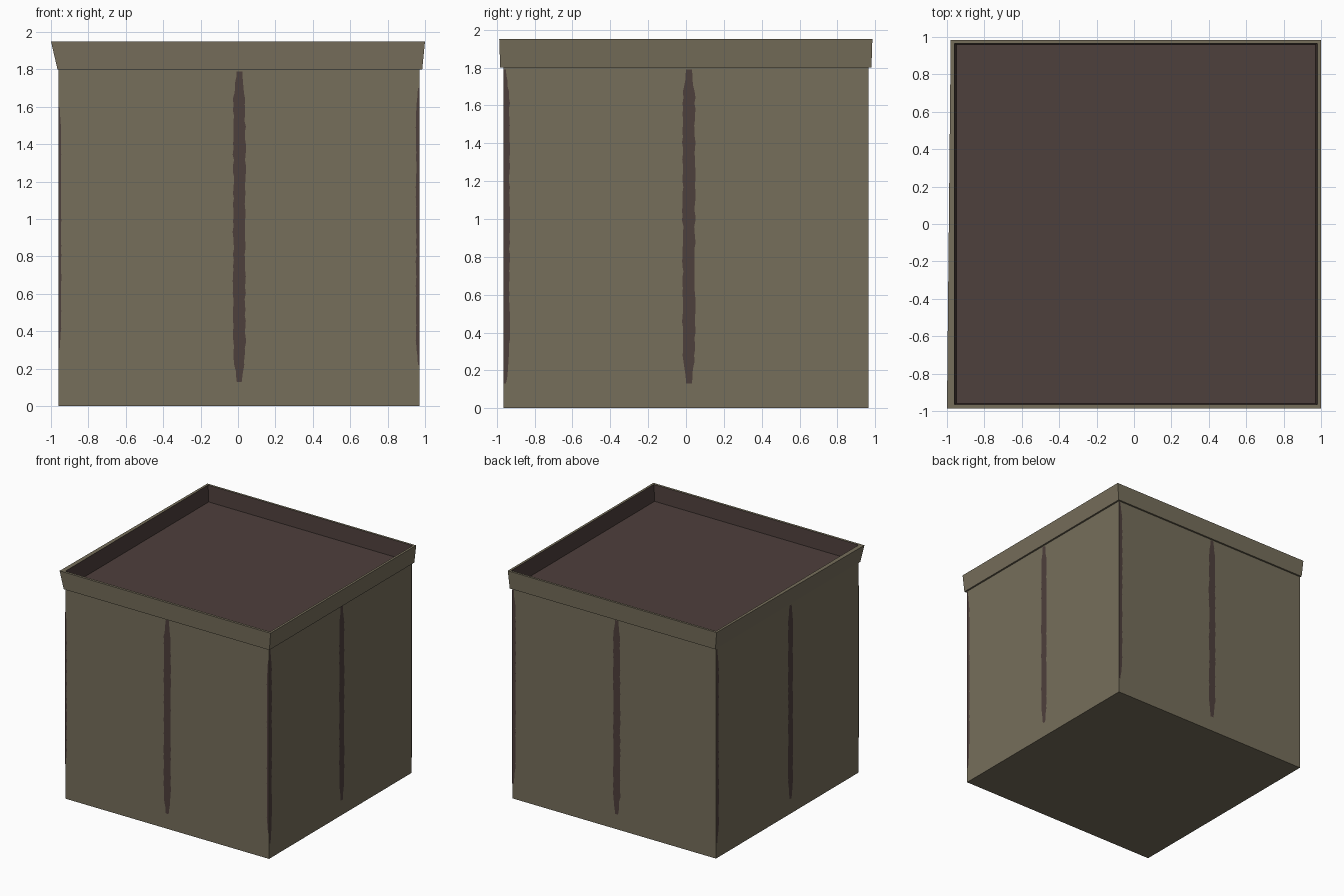
import bpy, bmesh, random
from mathutils import Vector

if "Cube" in bpy.data.objects:
    bpy.data.objects.remove(bpy.data.objects["Cube"])

random.seed(4)


def material(name, rgb):
    m = bpy.data.materials.new(name)
    m.diffuse_color = (*rgb, 1)
    m.use_nodes = True
    m.node_tree.nodes["Principled BSDF"].inputs["Base Color"].default_value = m.diffuse_color
    return m


olive = material("weathered olive", (0.181, 0.156, 0.104))
brown = material("dark brown", (0.076, 0.050, 0.045))


def finish(bm, name, mats):
    mesh = bpy.data.meshes.new(name)
    bm.to_mesh(mesh)
    bm.free()
    for m in mats:
        mesh.materials.append(m)
    ob = bpy.data.objects.new(name, mesh)
    bpy.context.collection.objects.link(ob)
    return ob


def ring(bm, x0, x1, y0, y1, z):
    return [bm.verts.new((x, y, z)) for x, y in ((x0, y0), (x1, y0), (x1, y1), (x0, y1))]


# box with flared rim and sunken top, as one stack of square loops
bm = bmesh.new()
loops = [ring(bm, *r) for r in (
    (-0.96, 0.97, -0.965, 0.965, 0),
    (-0.96, 0.97, -0.965, 0.965, 1.80),
    (-0.965, 0.985, -0.982, 0.98, 1.80),
    (-0.98, 1.0, -0.987, 0.985, 1.95),
    (-0.96, 0.98, -0.966, 0.966, 1.95),
    (-0.95, 0.97, -0.96, 0.96, 1.81))]
loops[3][0].co.x = -1.0  # bent front left rim corner
bm.faces.new(loops[0][::-1])
for n, (a, b) in enumerate(zip(loops, loops[1:])):
    for i in range(4):
        j = (i + 1) % 4
        f = bm.faces.new((a[i], a[j], b[j], b[i]))
        f.material_index = 1 if n == 4 else 0
bm.faces.new(loops[-1]).material_index = 1
finish(bm, "box", [olive, brown])


def seam(name, origin, along, out, lo, hi, z0, z1, fixed=None):
    """Ragged upright strip lying on one wall; 'fixed' keeps that edge straight."""
    bm = bmesh.new()
    n = 56
    mid, half = (lo + hi) / 2, (hi - lo) / 2
    rows = []
    for k in range(n + 1):
        t = k / n
        taper = min(1, 0.45 + 6 * min(t, 1 - t))
        l, r = (half * taper * random.uniform(0.88, 1.12) for _ in range(2))
        a, b = mid - l, mid + r
        if fixed == "lo":
            a, b = lo, lo + 2 * r
        if fixed == "hi":
            a, b = hi - 2 * l, hi
        z = z0 + (z1 - z0) * t
        rows.append([bm.verts.new(Vector(origin) + Vector(along) * s + Vector(out) * 0.003
                                  + Vector((0, 0, z))) for s in (a, b)])
    for p, q in zip(rows, rows[1:]):
        bm.faces.new((p[0], p[1], q[1], q[0]))
    finish(bm, name, [brown])


# walls: origin, direction along the wall, outward direction, near corner, seam centre
walls = {
    "front": ((0, -0.965, 0), (1, 0, 0), (0, -1, 0), -0.96, 0.007, 0.014),
    "right": ((0.97, 0, 0), (0, 1, 0), (1, 0, 0), -0.965, 0.015, 0.032),
    "back": ((0, 0.965, 0), (-1, 0, 0), (0, 1, 0), -0.97, 0.02, 0.032),
    "left": ((-0.96, 0, 0), (0, -1, 0), (-1, 0, 0), -0.965, 0.04, 0.032),
}
for side, (o, a, d, edge, c, w) in walls.items():
    seam(side + "_middle_seam", o, a, d, c - 0.032, c + 0.032, 0.13, 1.79)
    seam(side + "_corner_seam", o, a, d, edge, edge + w, 0.13 if w > 0.02 else 0.3,
         1.79 if w > 0.02 else 1.6, "lo")

# thin wrap of the corner seam on the right of the front wall
o, a, d = walls["front"][:3]
seam("front_right_edge_seam", o, a, d, 0.952, 0.97, 0.22, 1.7, "hi")
